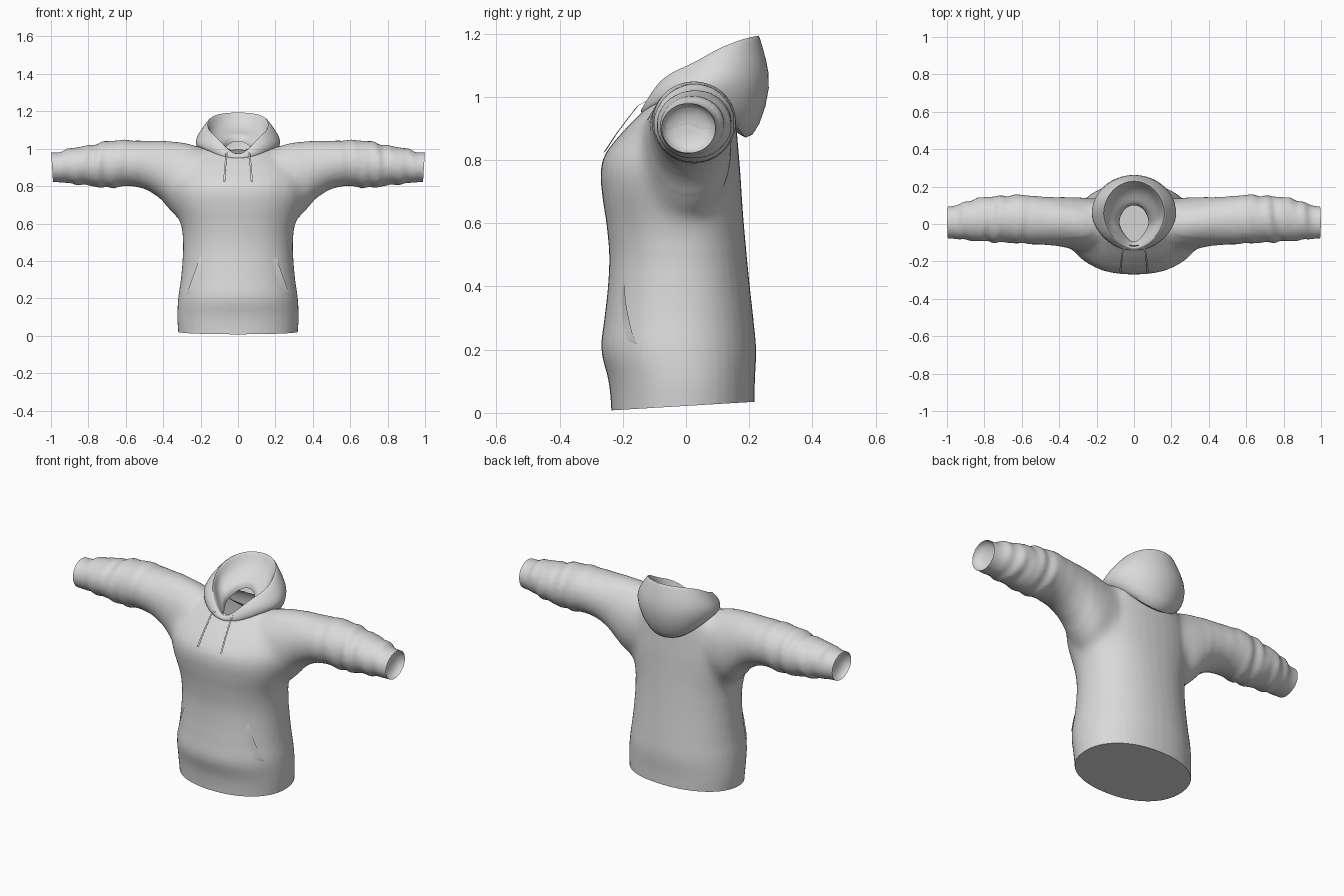
import bpy, bmesh, math
from mathutils import Vector

if "Cube" in bpy.data.objects:
    bpy.data.objects.remove(bpy.data.objects["Cube"])

fabric = bpy.data.materials.new("grey_fabric")
fabric.diffuse_color = (0.7, 0.7, 0.7, 1)
fabric.use_nodes = True
fabric.node_tree.nodes["Principled BSDF"].inputs["Base Color"].default_value = fabric.diffuse_color
SEG = 40


def make_object(name, bm, angle=50):
    bmesh.ops.recalc_face_normals(bm, faces=bm.faces)
    me = bpy.data.meshes.new(name)
    bm.to_mesh(me)
    bm.free()
    me.materials.append(fabric)
    ob = bpy.data.objects.new(name, me)
    bpy.context.collection.objects.link(ob)
    bpy.ops.object.select_all(action='DESELECT')
    bpy.context.view_layer.objects.active = ob
    ob.select_set(True)
    bpy.ops.object.shade_smooth_by_angle(angle=math.radians(angle))
    return ob


def loft(bm, rings, caps):
    loops = [[bm.verts.new(p) for p in r] for r in rings]
    n = len(loops[0])
    for a, b in zip(loops, loops[1:]):
        for i in range(n):
            bm.faces.new((a[i], a[(i + 1) % n], b[(i + 1) % n], b[i]))
    if caps:
        bm.faces.new(loops[0])
        bm.faces.new(loops[-1][::-1])


def sample(table, t):
    """Smooth lookup of a row in a station table."""
    n = len(table)
    t = min(max(t, table[0][0]), table[-1][0])
    k = max(i for i in range(n - 1) if table[i][0] <= t)
    p, a, b, q = table[max(k - 1, 0)], table[k], table[k + 1], table[min(k + 2, n - 1)]
    h = b[0] - a[0]
    f = (t - a[0]) / h
    out = []
    for c in range(1, len(a)):
        m0 = (b[c] - p[c]) / (b[0] - p[0]) * h
        m1 = (q[c] - a[c]) / (q[0] - a[0]) * h
        out.append((2 * f**3 - 3 * f**2 + 1) * a[c] + (f**3 - 2 * f**2 + f) * m0
                   + (3 * f**2 - 2 * f**3) * b[c] + (f**3 - f**2) * m1)
    return out


def power(v, e):
    return math.copysign(abs(v) ** e, v)


# Torso stations: height, half width, front y, back y
TORSO = [(-.06, .315, -.235, .215), (.02, .32, -.237, .217), (.1, .325, -.245, .218),
         (.2, .32, -.268, .222), (.3, .306, -.258, .213),
         (.4, .297, -.247, .202), (.5, .294, -.243, .192), (.6, .307, -.252, .183),
         (.68, .333, -.264, .177), (.76, .352, -.27, .172), (.82, .35, -.255, .167),
         (.9, .32, -.19, .16), (.96, .26, -.13, .152), (1.0, .20, -.09, .13),
         (1.025, .14, -.06, .09)]
# Sleeve stations: x, front y, back y, bottom z, top z
SLEEVE = [(.16, -.12, .12, .66, .995), (.25, -.145, .14, .63, 1.022), (.30, -.14, .145, .62, 1.033),
          (.35, -.132, .147, .65, 1.038), (.40, -.12, .145, .715, 1.042), (.47, -.112, .145, .77, 1.042),
          (.55, -.108, .152, .798, 1.044), (.62, -.103, .157, .797, 1.047), (.70, -.10, .15, .79, 1.04),
          (.80, -.094, .145, .803, 1.017), (.90, -.087, .12, .813, 1.003), (.95, -.08, .1, .82, .982),
          (1.05, -.077, .09, .82, .982)]


def torso_ring(z):
    w, f, b = sample(TORSO, z)
    return [Vector((w * power(math.cos(a), .92), (f + b) / 2 + (b - f) / 2 * power(math.sin(a), .92), z))
            for a in (2 * math.pi * i / SEG for i in range(SEG))]


def sleeve_ring(x, side):
    f, b, lo, hi = sample(SLEEVE, x)
    fold = .035 * min(1, max(0, (x - .5) / .2)) * min(1, max(0, (.97 - x) / .05))
    pts = []
    for i in range(SEG):
        a = 2 * math.pi * i / SEG
        r = 1 + fold * (math.sin(62 * x + 1.6 * math.sin(a + .5)) + .7 * math.sin(97 * x + 2 * math.cos(a)))
        pts.append(Vector((side * x, (f + b) / 2 + (b - f) / 2 * r * math.cos(a),
                           (lo + hi) / 2 + (hi - lo) / 2 * r * math.sin(a))))
    return pts


# Body: torso and both sleeves blended into one cloth surface
bm = bmesh.new()
loft(bm, [torso_ring(-.06 + 1.085 * i / 60) for i in range(61)], True)
for side in (-1, 1):
    loft(bm, [sleeve_ring(.16 + .89 * i / 80, side) for i in range(81)], True)
base = make_object("body_base", bm)
mod = base.modifiers.new("blend", 'REMESH')
mod.mode = 'VOXEL'
mod.voxel_size = .0125
mod = base.modifiers.new("relax", 'SMOOTH')
mod.factor = .5
mod.iterations = 5
dg = bpy.context.evaluated_depsgraph_get()
bm = bmesh.new()
bm.from_mesh(base.evaluated_get(dg).to_mesh())
bpy.data.objects.remove(base)

# Soften the shoulder and armpit joins
for lo, hi, steps in ((.17, .44, 14), (.21, .38, 16)):
    joint = [v for v in bm.verts if lo < abs(v.co.x) < hi and .52 < v.co.z < 1.0]
    for _ in range(steps):
        bmesh.ops.smooth_vert(bm, verts=joint, factor=.5, use_axis_x=True, use_axis_y=True, use_axis_z=True)


def trim(co, no):
    geom = bm.verts[:] + bm.edges[:] + bm.faces[:]
    cut = bmesh.ops.bisect_plane(bm, geom=geom, plane_co=co, plane_no=no, clear_outer=True)
    return [e for e in cut['geom_cut'] if isinstance(e, bmesh.types.BMEdge)]


# Cuffs with hollowed ends, closed slanted hem, neck hole hidden under the hood
for side in (-1, 1):
    rim = trim((side * .994, 0, .9), (side, 0, -.06))
    for f in bmesh.ops.contextual_create(bm, geom=rim)['faces']:
        f.normal_update()
        if f.normal.x * side < 0:
            f.normal_flip()
        for thick, depth in ((.004, .016), (.014, .014), (.02, .009), (.02, .004)):
            bmesh.ops.inset_individual(bm, faces=[f], thickness=thick, depth=-depth)
hem = trim((0, -.235, .008), (0, .06, -1))
bmesh.ops.contextual_create(bm, geom=hem)
neck = [f for f in bm.faces if f.calc_center_median().z > .9
        and (f.calc_center_median().x / .14) ** 2 + ((f.calc_center_median().y - .01) / .125) ** 2 < 1]
bmesh.ops.delete(bm, geom=neck, context='FACES')
make_object("body", bm)

# Hood rings: front y, front z, back y, back z, half width, side z, front pinch
HOOD = [(-.115, .935, .14, .91, .16, .985, .1), (-.138, .942, .19, .852, .205, .992, .1),
        (-.143, .95, .234, .90, .225, 1.015, .1), (-.143, .957, .272, 1.035, .230, 1.045, .1),
        (-.139, .964, .254, 1.12, .207, 1.085, .1), (-.132, .97, .236, 1.18, .174, 1.118, .1),
        (-.128, .972, .23, 1.2, .162, 1.127, .1), (-.123, .97, .222, 1.18, .156, 1.11, .1),
        (-.115, .962, .185, 1.115, .14, 1.06, .2), (-.107, .955, .13, 1.085, .105, 1.03, .3),
        (-.10, .945, .105, 1.072, .08, 1.005, .35), (-.095, .925, .1, 1.04, .078, .975, .35)]
bm = bmesh.new()
rings = []
for fy, fz, by, bz, hw, sz, pinch in HOOD:
    ring = []
    for i in range(SEG):
        t = 2 * math.pi * i / SEG
        c = math.cos(t)
        puff = .12 * c * c * (1 - c * c) if c > 0 and sz > 1.03 else 0
        ring.append((hw * math.sin(t) * (1 - pinch * max(c, 0)), (fy + by) / 2 + (fy - by) / 2 * c,
                     sz + (fz - bz) / 2 * c + ((fz + bz) / 2 - sz) * c * c + puff))
    rings.append(ring)
loft(bm, rings, False)
hood = make_object("hood", bm, 80)
hood.modifiers.new("soft", 'SUBSURF').levels = 1
hood.modifiers["soft"].render_levels = 1


def torso_front(x, z):
    w, f, b = sample(TORSO, z)
    s = max(0, 1 - abs(x / w) ** 2.17) ** (1 / 2.17)
    return (f + b) / 2 - (b - f) / 2 * s


# Front pocket: a panel sunk into the belly that lifts only along its slanted openings
bm = bmesh.new()
cols, rows = 24, 16
grid = []
for j in range(rows + 1):
    z = .21 + .22 * j / rows
    edge = .28 - .08 * (z - .21) / .22
    row = []
    for i in range(cols + 1):
        u = 2 * i / cols - 1
        lift = .016 * abs(u) ** 7 * math.sin(math.pi * min(j, rows - .01) / rows) ** .4 - .006
        row.append(bm.verts.new((u * edge, torso_front(u * edge, z) - lift, z)))
    grid.append(row)
for a, b in zip(grid, grid[1:]):
    for i in range(cols):
        bm.faces.new((a[i], a[i + 1], b[i + 1], b[i]))
make_object("pocket", bm)

# Drawstrings hanging from the hood front
for side, label in ((-1, "left"), (1, "right")):
    path = [(.052, -.128, .985), (.062, -.152, .972), (.066, -.185, .93), (.07, -.222, .88), (.074, -.258, .825)]
    bm = bmesh.new()
    rings = []
    for k, (x, y, z) in enumerate(path):
        r = .0055 if k == len(path) - 1 else .0045
        rings.append([(side * x + r * math.cos(a), y + r * math.sin(a) * .8, z + r * math.sin(a) * .6)
                      for a in (math.pi * i / 4 for i in range(8))])
    loft(bm, rings, True)
    make_object("drawstring_" + label, bm)
